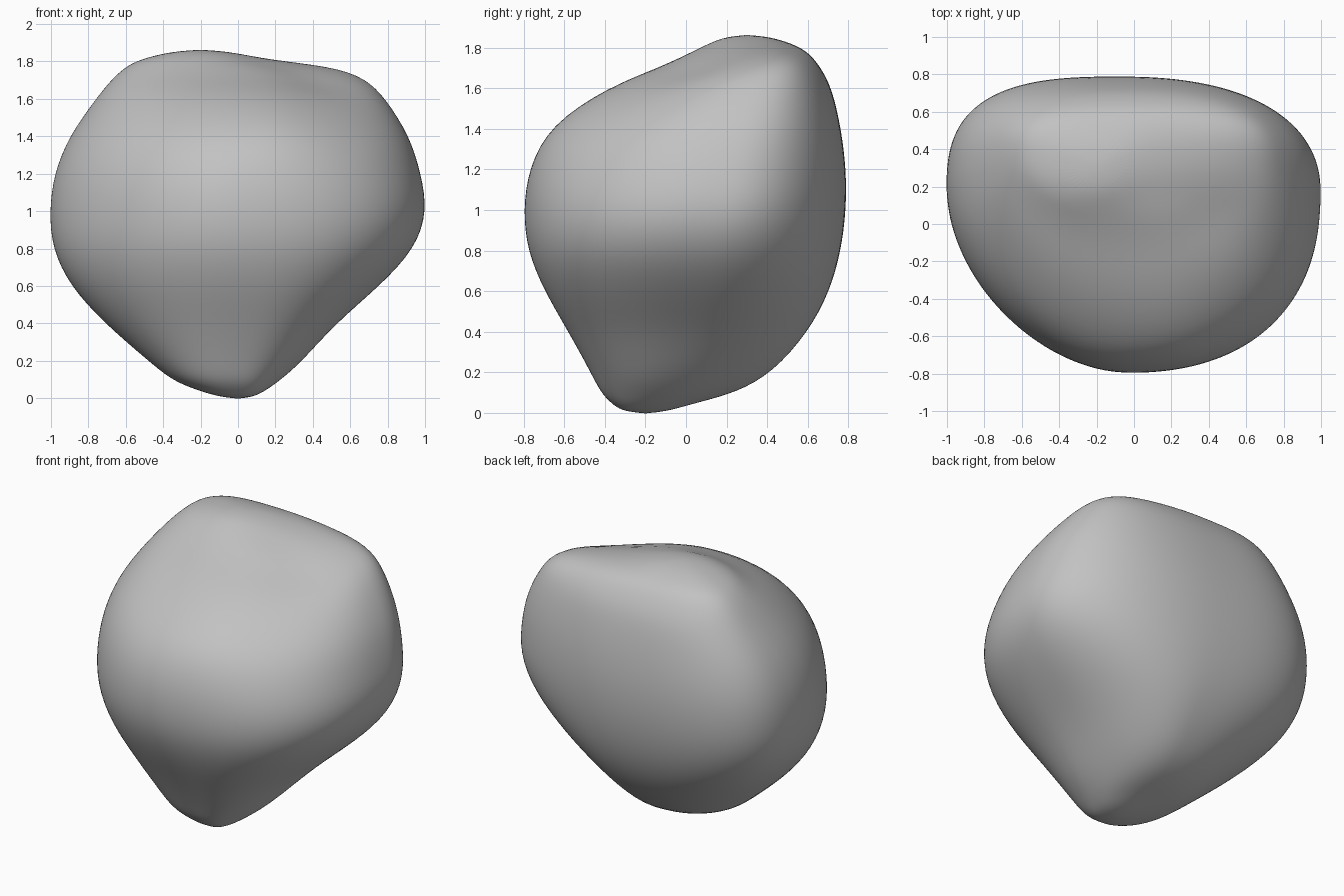
import bpy
import bmesh
import math
from mathutils import Vector

SEGMENTS = 44

# Cross-sections of the boulder, bottom to top:
# height, x range, y range, centre of the section (x, y)
SECTIONS = [
    (.012, -.12, .09, -.32, -.08, 0, -.2),
    (.05, -.24, .15, -.37, .05, 0, -.16),
    (.1, -.36, .21, -.42, .25, -.02, -.1),
    (.2, -.48, .32, -.47, .43, -.02, -.04),
    (.4, -.715, .52, -.58, .605, 0, .04),
    (.6, -.9, .76, -.7, .71, -.02, .1),
    (.8, -.995, .95, -.785, .765, -.05, .14),
    (1, -1.01, 1.015, -.805, .79, -.06, .17),
    (1.2, -.985, .98, -.775, .79, -.06, .2),
    (1.4, -.905, .92, -.665, .765, -.05, .24),
    (1.6, -.76, .79, -.38, .72, -.06, .3),
    (1.7, -.68, .68, -.14, .665, -.08, .35),
    (1.765, -.61, .5, .0, .615, -.13, .37),
    (1.81, -.53, .17, .09, .55, -.2, .36),
    (1.85, -.37, -.03, .18, .43, -.2, .32),
]
BOTTOM = (0, -.2, -.004)
TOP = (-.2, .3, 1.864)

# Corner fullness at the bottom, middle and top, keyed by (is left, is back)
FULLNESS = {
    (True, True): (2.1, 2.2, 2.8),
    (False, True): (2, 2.95, 2.7),
    (False, False): (2.5, 1.75, 2.1),
    (True, False): (2.6, 2.4, 1.85),
}

# Weathered lumps and hollows: centre, radius, shift
LUMPS = [
    ((.25, -.15, .27), .2, (.02, -.01, -.02)),     # foot lobe
    ((.42, .08, 1.62), .24, (-.02, .02, -.04)),    # hollow in the upper slope
    ((.6, .5, 1.68), .2, (.01, .0, .02)),          # rear shoulder
    ((.2, -.55, 1.4), .28, (.0, -.02, .03)),       # brow of the front face
]


def fullness(height, left, back):
    low, middle, high = FULLNESS[left, back]
    t = height / TOP[2] * 2
    return low + (middle - low) * t + (high - 2 * middle + low) * t * (t - 1) / 2


def section_point(section, angle):
    height, x_min, x_max, y_min, y_max, cx, cy = section
    c, s = math.cos(angle), math.sin(angle)
    p = fullness(height, c > 0, s > 0)
    radius = (abs(c) ** p + abs(s) ** p) ** (-1 / p)
    x = cx + radius * c * ((x_max - cx) if c > 0 else (cx - x_min))
    y = cy + radius * s * ((y_max - cy) if s > 0 else (cy - y_min))
    point = Vector((x, y, height))
    shift = Vector()
    for centre, size, push in LUMPS:
        distance = (point - Vector(centre)).length
        shift += Vector(push) * math.exp(-(distance / size) ** 2)
    return point + shift


# Loft the sections and close both ends
bm = bmesh.new()
rings = [
    [bm.verts.new(section_point(section, math.tau * i / SEGMENTS)) for i in range(SEGMENTS)]
    for section in SECTIONS
]
bottom, top = bm.verts.new(BOTTOM), bm.verts.new(TOP)
for i in range(SEGMENTS):
    j = (i + 1) % SEGMENTS
    for lower, upper in zip(rings, rings[1:]):
        bm.faces.new((lower[i], lower[j], upper[j], upper[i]))
    bm.faces.new((bottom, rings[0][j], rings[0][i]))
    bm.faces.new((rings[-1][i], rings[-1][j], top))
bmesh.ops.recalc_face_normals(bm, faces=bm.faces)
for face in bm.faces:
    face.smooth = True

cube = bpy.data.objects.get("Cube")
if cube:
    bpy.data.objects.remove(cube, do_unlink=True)

mesh = bpy.data.meshes.new("boulder")
bm.to_mesh(mesh)
bm.free()
boulder = bpy.data.objects.new("boulder", mesh)
bpy.context.collection.objects.link(boulder)

# Soft, weathered surface
subdivision = boulder.modifiers.new("rounding", "SUBSURF")
subdivision.levels = subdivision.render_levels = 2

# Stone colour
colour = (.54, .54, .54, 1)
stone = bpy.data.materials.new("grey stone")
stone.use_nodes = True
stone.diffuse_color = colour
shader = next(n for n in stone.node_tree.nodes if n.type == "BSDF_PRINCIPLED")
shader.inputs["Base Color"].default_value = colour
shader.inputs["Roughness"].default_value = .9
mesh.materials.append(stone)
